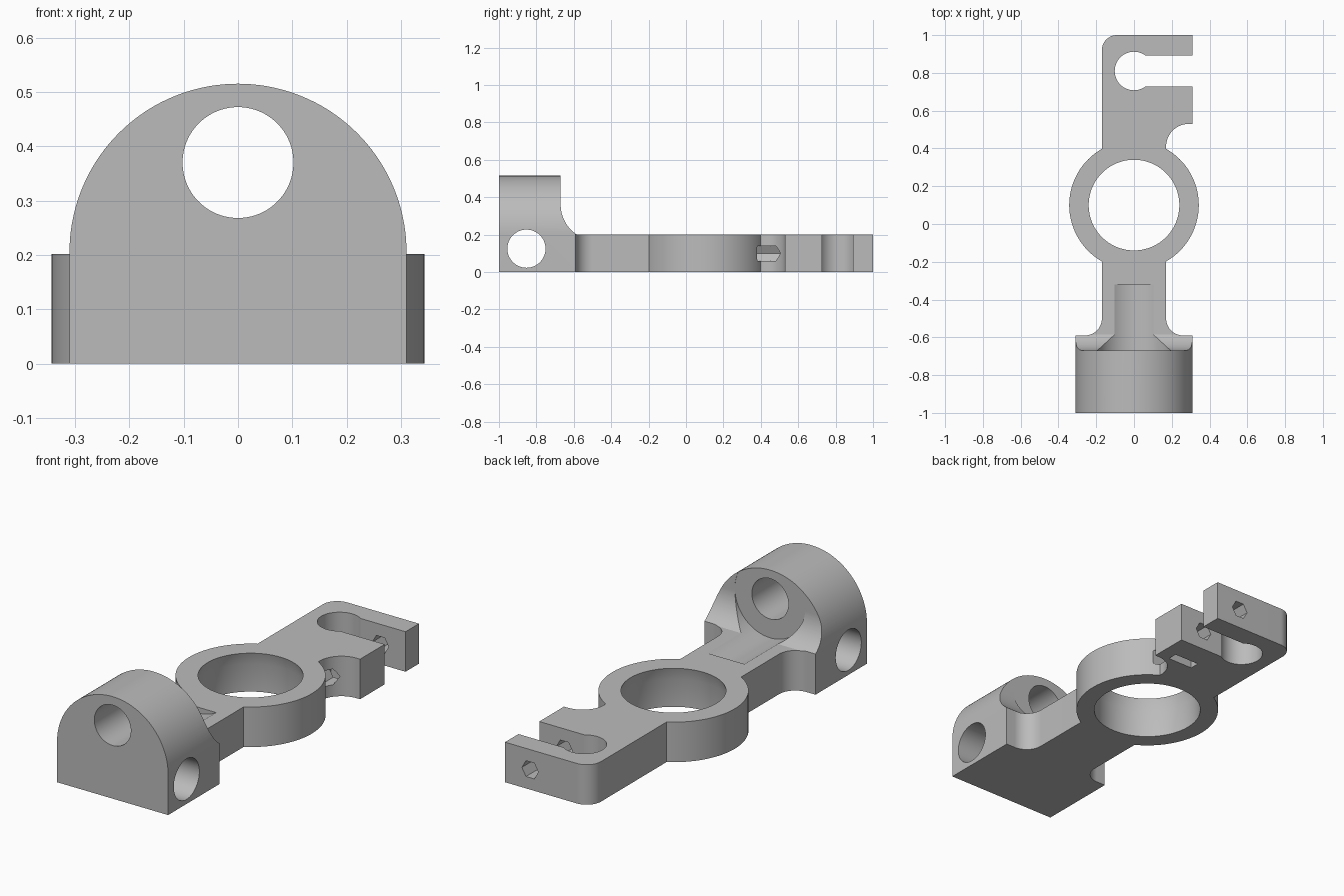
import bpy
import bmesh
from math import sin, cos, pi, radians, acos, asin, degrees

cube = bpy.data.objects.get("Cube")
if cube:
    bpy.data.objects.remove(cube, do_unlink=True)

# Local (a, b, depth) coordinates turned into model axes
MAPS = {
    "Z": lambda a, b, d: (a, b, d),
    "Y": lambda a, b, d: (a, d, b),
    "X": lambda a, b, d: (d, a, b),
}


def arc(cx, cy, r, start, end, steps=24):
    angles = [radians(start + (end - start) * i / steps) for i in range(steps + 1)]
    return [(cx + r * cos(t), cy + r * sin(t)) for t in angles]


def loft(name, rings, axis):
    """Solid through matching rings, each given as (points, depth)."""
    bm = bmesh.new()
    loops = [[bm.verts.new(MAPS[axis](a, b, d)) for a, b in pts] for pts, d in rings]
    n = len(loops[0])
    bm.faces.new(loops[0])
    bm.faces.new(loops[-1])
    for low, high in zip(loops, loops[1:]):
        for i in range(n):
            j = (i + 1) % n
            bm.faces.new((low[i], low[j], high[j], high[i]))
    bmesh.ops.recalc_face_normals(bm, faces=bm.faces)
    mesh = bpy.data.meshes.new(name)
    bm.to_mesh(mesh)
    bm.free()
    obj = bpy.data.objects.new(name, mesh)
    bpy.context.collection.objects.link(obj)
    return obj


def prism(name, pts, axis, low, high):
    return loft(name, [(pts, low), (pts, high)], axis)


def turned(name, centre, steps, axis, sides=96):
    """Round cutter from (radius, depth) steps."""
    rings = [(arc(*centre, r, 0, 360, sides)[:-1], d) for r, d in steps]
    return loft(name, rings, axis)


def combine(target, tool, operation):
    mod = target.modifiers.new(tool.name, "BOOLEAN")
    mod.operation = operation
    mod.solver = "EXACT"
    mod.object = tool
    tool.hide_render = True
    bpy.context.view_layer.objects.active = target
    bpy.ops.object.modifier_apply(modifier=mod.name)
    bpy.data.objects.remove(tool, do_unlink=True)


# Main sizes
HALF, NECK, RING, RING_Y = 0.31, 0.17, 0.343, 0.1
PLATE, ARCH_Z = 0.202, 0.205
CLIP, CLIP_Y, SLOT = 0.102, 0.81, 0.083
ring_angle = degrees(acos(NECK / RING))
slot_angle = degrees(asin(SLOT / CLIP))

# Plan outline: block, neck, ring, notch and open clip
plan = [(-HALF, -1), (HALF, -1), (HALF, -0.59)]
plan += arc(0.26, -0.5, 0.09, 270, 180)
plan += arc(0, RING_Y, RING, -ring_angle, ring_angle, 48)
plan += arc(0.29, 0.41, 0.12, 180, 90)
plan += [(HALF, 0.53), (HALF, CLIP_Y - SLOT)]
plan += arc(0, CLIP_Y, CLIP, -slot_angle, slot_angle - 360, 48)
plan += [(HALF, CLIP_Y + SLOT), (HALF, 1)]
plan += arc(-NECK + 0.08, 0.92, 0.08, 90, 180)
plan += arc(0, RING_Y, RING, 180 - ring_angle, 180 + ring_angle, 48)
plan += arc(-0.26, -0.5, 0.09, 0, -90)
plan += [(-HALF, -0.59)]
body = prism("bracket_body", plan, "Z", 0, 0.7)

# Side envelope: tall block with a concave sweep down to the plate
sweep_end = 180 + degrees(asin((0.36 - PLATE) / 0.19))
side = [(-1.2, -0.1), (-1.2, 0.8), (-0.67, 0.8)]
side += arc(-0.48, 0.36, 0.19, 180, sweep_end)
side += [(1.2, PLATE), (1.2, -0.1)]
combine(body, prism("side_envelope", side, "X", -0.6, 0.6), "INTERSECT")

# Front envelope: arched top over the block
front = [(-0.5, -0.1), (0.5, -0.1), (0.5, ARCH_Z)]
front += arc(0, ARCH_Z, HALF, 0, 180, 72)
front += [(-0.5, ARCH_Z)]
combine(body, prism("front_envelope", front, "Y", -1.3, 1.3), "INTERSECT")

# Holes: stepped rod bore, cross bore, ring bore with tapered lip
cutters = [
    turned("rod_bore", (0, 0.37),
           [(0.102, -1.1), (0.102, -0.671), (0.197, -0.671), (0.197, -0.32)], "Y"),
    turned("cross_bore", (-0.853, 0.125), [(0.102, -0.5), (0.102, 0.5)], "X"),
    turned("ring_bore", (0, RING_Y),
           [(0.257, -0.1), (0.257, 0.14), (0.24, PLATE), (0.24, 0.3)], "Z"),
    # Hexagonal clamp screw hole and the nut pocket underneath
    turned("screw_hole", (NECK, 0.1), [(0.046, 0.38), (0.046, 1.1)], "Y", 6),
    prism("nut_pocket", [(0.1, 0.55), (0.24, 0.55), (0.24, 0.6), (0.1, 0.6)],
          "Z", -0.1, 0.152),
]
for cutter in cutters:
    combine(body, cutter, "DIFFERENCE")

# Single grey finish
grey = bpy.data.materials.new("plain_grey")
grey.use_nodes = True
colour = (0.5, 0.5, 0.5, 1)
grey.diffuse_color = colour
grey.node_tree.nodes["Principled BSDF"].inputs["Base Color"].default_value = colour
body.data.materials.clear()
body.data.materials.append(grey)
for poly in body.data.polygons:
    poly.material_index = 0

bpy.ops.object.select_all(action="DESELECT")
body.select_set(True)
bpy.context.view_layer.objects.active = body
bpy.ops.object.shade_smooth_by_angle(angle=radians(20))
